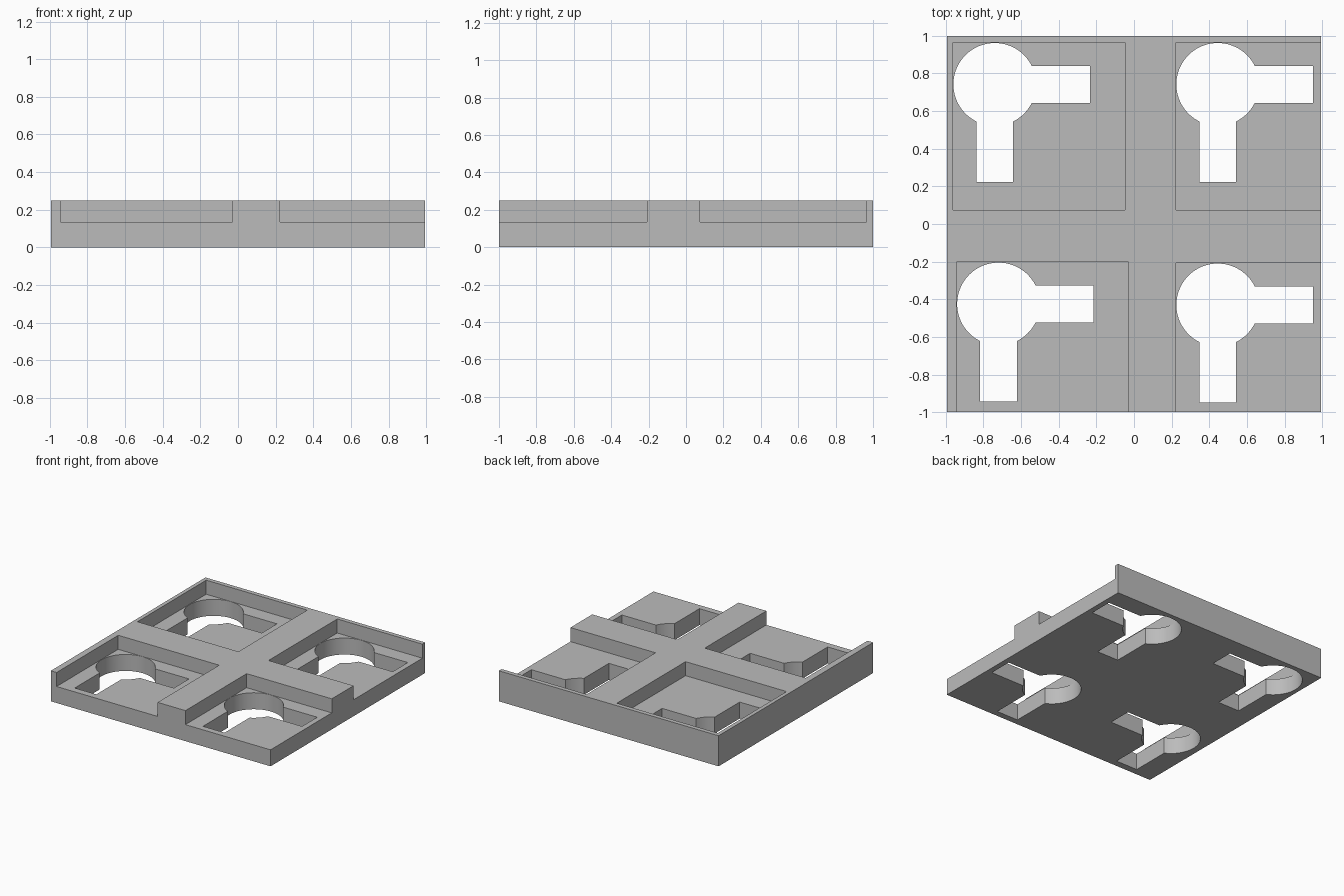
import bpy
import bmesh
from math import asin, cos, sin, pi

cube = bpy.data.objects.get("Cube")
if cube:
    bpy.data.objects.remove(cube, do_unlink=True)

HALF_X, HALF_Y, HEIGHT, FLOOR = 0.995, 1.0, 0.25, 0.135
RADIUS, ARM, REACH_X, REACH_Y = 0.22, 0.098, 0.505, 0.519
OPEN = 1.2  # pocket limit beyond the plate, leaving that side open

grey = bpy.data.materials.new("plain grey")
grey.use_nodes = True
grey.diffuse_color = (0.5, 0.5, 0.5, 1)
grey.node_tree.nodes["Principled BSDF"].inputs["Base Color"].default_value = grey.diffuse_color


def prism(name, outline, z0, z1):
    """Extrude a counter-clockwise outline from z0 to z1."""
    bm = bmesh.new()
    face = bm.faces.new([bm.verts.new((x, y, z0)) for x, y in outline])
    top = bmesh.ops.extrude_face_region(bm, geom=[face])["geom"]
    verts = [v for v in top if isinstance(v, bmesh.types.BMVert)]
    bmesh.ops.translate(bm, verts=verts, vec=(0, 0, z1 - z0))
    bmesh.ops.recalc_face_normals(bm, faces=bm.faces)
    mesh = bpy.data.meshes.new(name)
    bm.to_mesh(mesh)
    bm.free()
    mesh.materials.append(grey)
    obj = bpy.data.objects.new(name, mesh)
    bpy.context.collection.objects.link(obj)
    return obj


def rectangle(x0, x1, y0, y1):
    return [(x0, y0), (x1, y0), (x1, y1), (x0, y1)]


def arc(start, end, steps):
    angles = [start + (end - start) * i / steps for i in range(steps + 1)]
    return [(RADIUS * cos(a), RADIUS * sin(a)) for a in angles]


def keyhole(cx, cy):
    """Round hole with one slot toward +x and one toward -y."""
    a = asin(ARM / RADIUS)
    points = arc(a, 1.5 * pi - a, 40)
    points += [(-ARM, -REACH_Y), (ARM, -REACH_Y)]
    points += arc(1.5 * pi + a, 2 * pi - a, 8)
    points += [(REACH_X, -ARM), (REACH_X, ARM)]
    return [(cx + x, cy + y) for x, y in points]


def cut(target, cutter):
    cutter.hide_render = True
    mod = target.modifiers.new("cut", "BOOLEAN")
    mod.operation = "DIFFERENCE"
    mod.solver = "EXACT"
    mod.object = cutter
    bpy.context.view_layer.objects.active = target
    bpy.ops.object.modifier_apply(modifier=mod.name)
    bpy.data.objects.remove(cutter, do_unlink=True)


# Plate
plate = prism("tray_plate", rectangle(-HALF_X, HALF_X, -HALF_Y, HALF_Y), 0, HEIGHT)

# Pockets: x range, y range, centre of the keyhole
pockets = [
    (-0.963, -0.048, 0.074, 0.964, -0.74, 0.742),
    (0.224, OPEN, 0.074, 0.964, 0.445, 0.742),
    (-0.943, -0.028, -OPEN, -0.203, -0.72, -0.425),
    (0.224, OPEN, -OPEN, -0.208, 0.445, -0.43),
]
for x0, x1, y0, y1, cx, cy in pockets:
    cut(plate, prism("pocket_cutter", rectangle(x0, x1, y0, y1), FLOOR, HEIGHT + 0.1))
    cut(plate, prism("keyhole_cutter", keyhole(cx, cy), -0.1, FLOOR + 0.05))

# Smooth round walls, sharp corners
bpy.ops.object.select_all(action="DESELECT")
plate.select_set(True)
bpy.context.view_layer.objects.active = plate
bpy.ops.object.shade_smooth_by_angle(angle=pi / 9)
